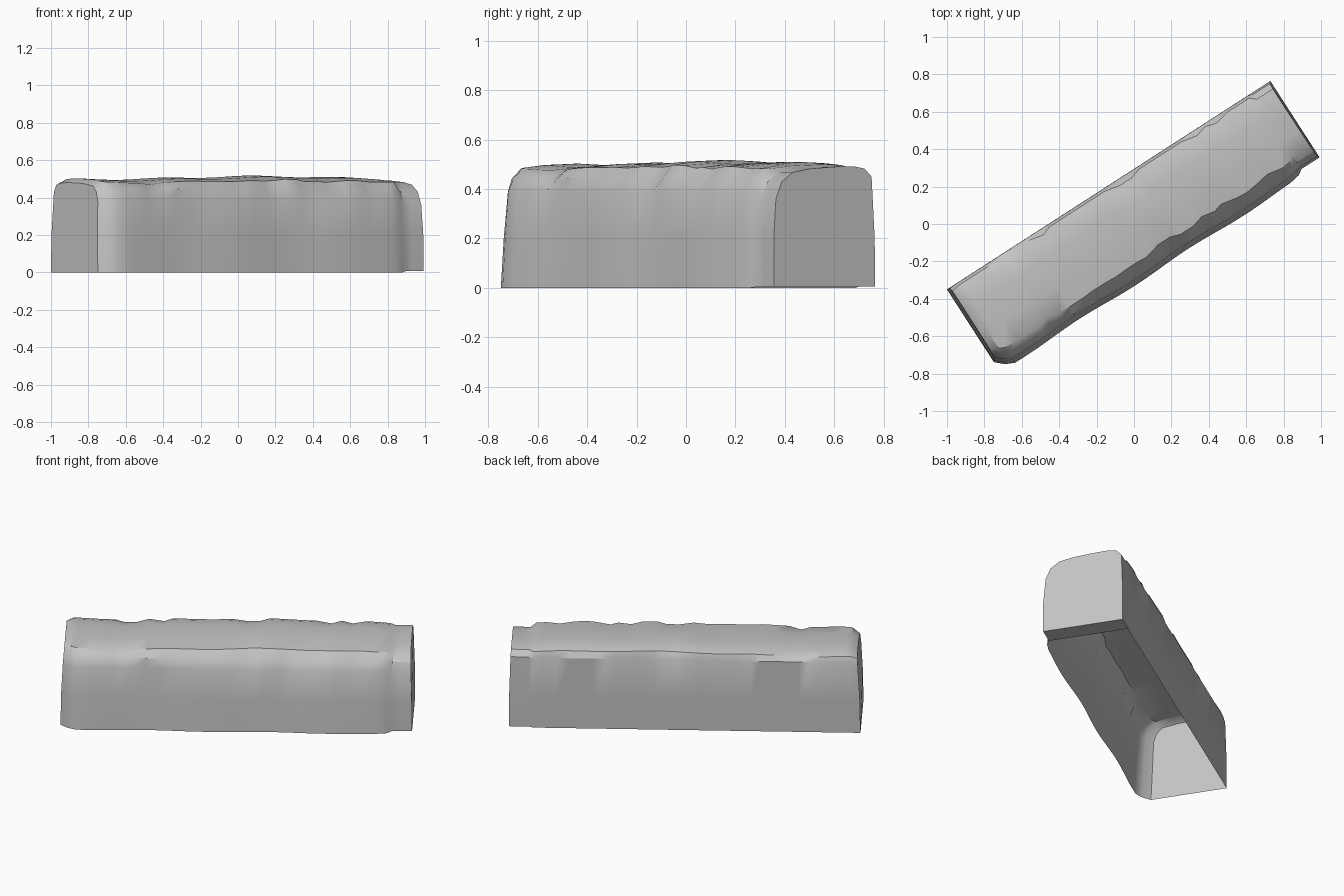
import bpy, bmesh, math, random
from mathutils import Matrix

if "Cube" in bpy.data.objects:
    bpy.data.objects.remove(bpy.data.objects["Cube"])
random.seed(7)

stone = bpy.data.materials.new("grey stone")
stone.use_nodes = True
GREY = (0.55, 0.55, 0.55, 1)
stone.diffuse_color = GREY
stone.node_tree.nodes["Principled BSDF"].inputs["Base Color"].default_value = GREY

# Cross-sections from the front foot over the top to the back foot: (across, height)
MAIN = [(-.274, 0), (-.262, .2), (-.247, .39), (-.23, .445), (-.185, .488), (-.06, .5),
        (.1, .506), (.185, .502), (.232, .488), (.247, .45), (.248, .2), (.248, 0)]
LEFT_END = [(-.215, 0), (-.205, .2), (-.195, .38), (-.175, .43), (-.14, .462), (-.04, .475),
            (.1, .48), (.18, .478), (.225, .468), (.244, .43), (.248, .2), (.248, 0)]
RIGHT_END = [(-.238, .006), (-.238, .2), (-.225, .36), (-.195, .43), (-.14, .468), (-.06, .482),
             (.06, .49), (.15, .492), (.205, .483), (.238, .45), (.248, .2), (.248, .006)]


def taper(profile, inset, drop):
    """Pull the front foot and the top of a profile in a little."""
    return [(v + (inset if v < -.15 else 0), z - (drop if z > .4 else 0)) for v, z in profile]


def weathered(profile, u):
    """Wave the top and chip the long upper edges."""
    crown = .008 * math.sin(u * 3.2 + .9) + .004 * math.sin(u * 11)
    front = random.choice((0, .004, .008, .022))
    back = random.choice((0, 0, 0, .018)) if abs(u) < .75 else 0
    bulge = .006 * math.sin(u * 9)
    result = []
    for i, (v, z) in enumerate(profile):
        if 4 <= i <= 8:
            z += crown
        if i in (3, 4):
            v, z = v + front, z - front * .4
        if i in (7, 8):
            v, z = v - back, z - back * .5
        if i < 3:
            v += bulge
        result.append((v, z))
    return result


# Stations along the block: bevelled left end, worn body, recessed right end
stations = [(-1.03, LEFT_END, .022), (-.986, taper(MAIN, .018, .003), .018)]
count = 26
for k in range(count):
    u = -.93 + 1.74 * k / (count - 1) + random.uniform(-.018, .018)
    stations.append((u, weathered(MAIN, u), 0))
stations += [(.882, taper(MAIN, .016, .006), 0),
             (.912, RIGHT_END, 0), (.95, RIGHT_END, 0), (1.027, RIGHT_END, -.012)]

bm = bmesh.new()
rings = []
for u, profile, lean in stations:
    rings.append([bm.verts.new((u + lean * (z / .5) ** 2, v, z)) for v, z in profile])
for a, b in zip(rings, rings[1:]):
    for i in range(len(a) - 1):
        bm.faces.new((a[i], a[i + 1], b[i + 1], b[i]))

# End faces, and a narrow foot under the recessed end
bm.faces.new(rings[0])
bm.faces.new(rings[-1])
for a, b in zip(rings[-3:], rings[-2:]):
    bm.faces.new((a[0], a[-1], b[-1], b[0]))
bmesh.ops.recalc_face_normals(bm, faces=bm.faces)

# Turn the block diagonally
bmesh.ops.transform(bm, matrix=Matrix.Rotation(math.radians(32.8), 4, 'Z'), verts=bm.verts)
mesh = bpy.data.meshes.new("stone_block")
bm.to_mesh(mesh)
bm.free()
mesh.materials.append(stone)
block = bpy.data.objects.new("stone_block", mesh)
bpy.context.collection.objects.link(block)

bpy.ops.object.select_all(action='DESELECT')
block.select_set(True)
bpy.context.view_layer.objects.active = block
bpy.ops.object.shade_smooth_by_angle(angle=math.radians(32))
